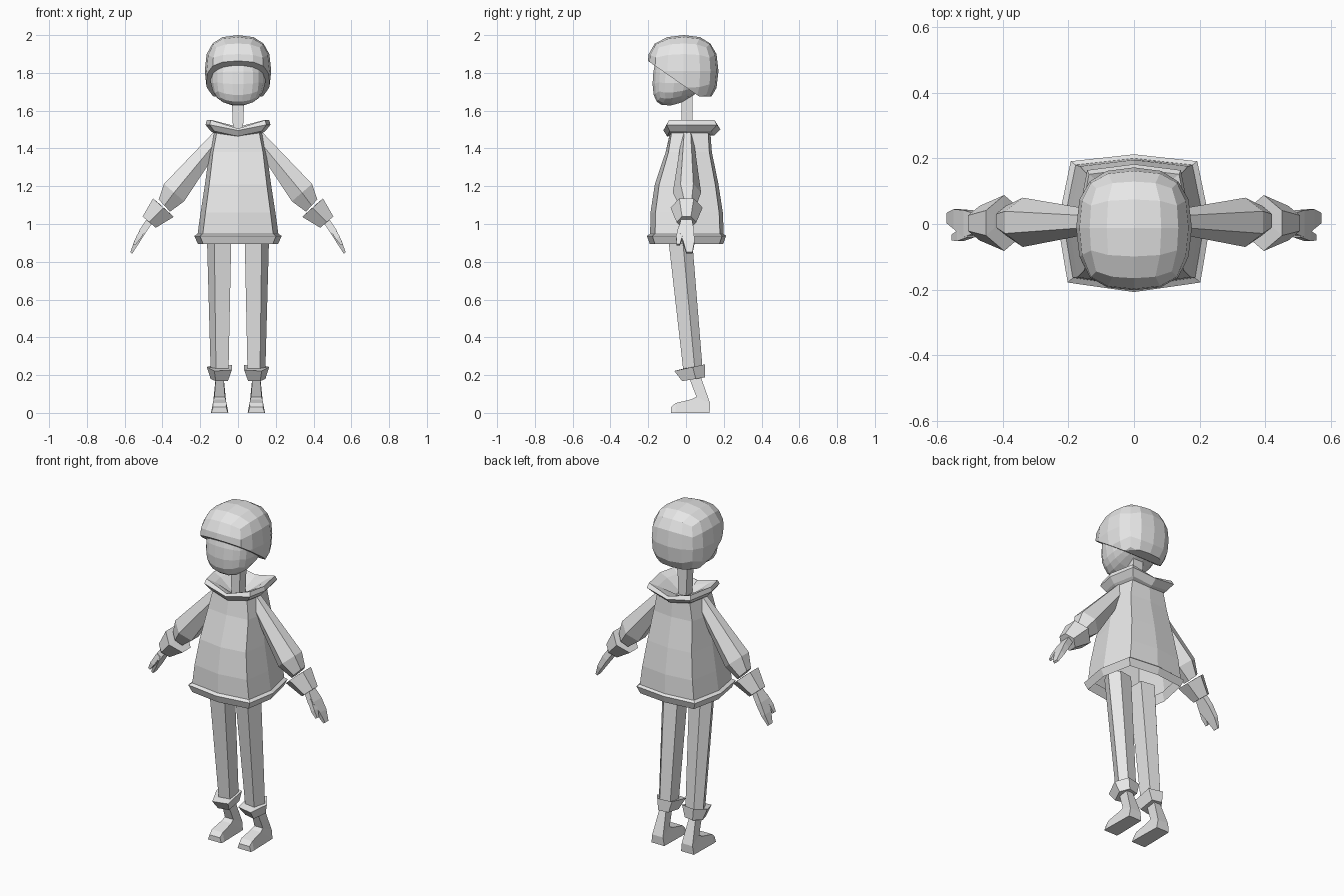
import bpy, bmesh
from mathutils import Vector

if "Cube" in bpy.data.objects:
    bpy.data.objects.remove(bpy.data.objects["Cube"])

grey = bpy.data.materials.new("light grey")
grey.diffuse_color = (0.8, 0.8, 0.8, 1)
grey.use_nodes = True
grey.node_tree.nodes["Principled BSDF"].inputs["Base Color"].default_value = grey.diffuse_color


def finish(name, bm):
    bmesh.ops.recalc_face_normals(bm, faces=bm.faces[:])
    me = bpy.data.meshes.new(name)
    bm.to_mesh(me)
    bm.free()
    me.materials.append(grey)
    ob = bpy.data.objects.new(name, me)
    bpy.context.collection.objects.link(ob)
    return ob


def loft(name, rings, cap_start=True, cap_end=True, side=1):
    """Skin a list of equal-sized point rings; side=-1 mirrors across x."""
    bm = bmesh.new()
    vs = [[bm.verts.new((x * side, y, z)) for x, y, z in r] for r in rings]
    n = len(vs[0])
    for a, b in zip(vs, vs[1:]):
        for i in range(n):
            j = (i + 1) % n
            bm.faces.new((a[i], a[j], b[j], b[i]))
    if cap_start:
        bm.faces.new(vs[0])
    if cap_end:
        bm.faces.new(vs[-1])
    return finish(name, bm)


# eight-sided body section, optionally dipping at front and back centre
def body_ring(w, yf, yb, z, dip=0):
    right = [(0.87 * w, 0.86 * yf, z), (w, 0.1 * (yf + yb), z), (0.83 * w, 0.9 * yb, z)]
    left = [(-x, y, h) for x, y, h in reversed(right)]
    return [(0, yf, z - dip)] + right + [(0, yb, z - dip * 0.8)] + left


def body(name, rows, end):
    loft(name, [body_ring(*r) for r in rows], False, end)


# tunic body, hem band and collar
body("tunic", [(.215, -.19, .2, .94), (.198, -.188, .195, 1.06), (.175, -.165, .172, 1.21),
               (.152, -.108, .137, 1.38), (.128, -.088, .13, 1.49, .02)], False)
body("hem", [(.2, -.18, .185, .95), (.212, -.192, .197, .895), (.232, -.207, .212, .937),
             (.21, -.187, .197, .95)], False)
body("collar", [(.128, -.088, .13, 1.48, .015), (.145, -.1, .15, 1.492, .028),
                (.172, -.12, .182, 1.525, .03), (.165, -.105, .168, 1.55, .045),
                (.12, -.075, .135, 1.53, .04), (.04, -.03, .05, 1.47)], True)

# neck
loft("neck", [[(-w, -.025, z), (w, -.025, z), (w, .035, z), (-w, .035, z)]
              for w, z in ((.024, 1.44), (.034, 1.68))])


# rounded box built from a subdivided cube, as a base for head and hair
def round_box(centre, half, power, cuts=3):
    bm = bmesh.new()
    bmesh.ops.create_cube(bm, size=2)
    bmesh.ops.subdivide_edges(bm, edges=bm.edges[:], cuts=cuts, use_grid_fill=True)
    for v in bm.verts:
        norm = sum(abs(c) ** power for c in v.co) ** (1 / power)
        v.co = Vector(centre) + Vector([c / norm * h for c, h in zip(v.co, half)])
    return bm


# head: jaw rises towards the back
bm = round_box((0, -.03, 1.775), (.147, .145, .17), 2.4, 4)
for v in bm.verts:
    low = max(0, min(1, (1.775 - v.co.z) / .15))
    v.co.z += low * max(0, v.co.y + .13) * .28
    v.co.y -= low * .02
finish("head", bm)

# hair: cap trimmed along a slope from fringe to nape
bm = round_box((0, -.012, 1.81), (.176, .184, .19), 2.6)
for v in bm.verts:
    if v.co.y < -.12 and v.co.z < 1.97:
        v.co.y -= .012
for co, no in (((0, -.165, 1.838), (0, -.57, -.82)), ((0, 0, 1.675), (0, 0, -1))):
    cut = bmesh.ops.bisect_plane(bm, geom=bm.verts[:] + bm.edges[:] + bm.faces[:],
                                 plane_co=co, plane_no=no, clear_outer=True)
    edges = [e for e in cut["geom_cut"] if isinstance(e, bmesh.types.BMEdge)]
    bmesh.ops.holes_fill(bm, edges=edges, sides=0)
finish("hair", bm)


# six-sided limb section between an upper and a lower point in the xz plane
def limb_ring(top, bot, yf, yb):
    def at(t, y):
        return (top[0] + (bot[0] - top[0]) * t, y, top[1] + (bot[1] - top[1]) * t)
    m = (yf + yb) / 2
    f, b = m + (yf - m) * .45, m + (yb - m) * .45
    return [at(0, f), at(0, b), at(.5, yb), at(1, b), at(1, f), at(.5, yf)]


# five-sided leg section: flat inside, pointed outside; tilt lifts the back
def leg_ring(xi, xo, yf, yb, z, tilt=0):
    d, w = yb - yf, xo - xi
    pts = [(xi, yf + .1 * d), (xi + .7 * w, yf), (xo, yf + .6 * d),
           (xi + .65 * w, yb), (xi, yb - .1 * d)]
    return [(x, y, z + tilt * (y - yf) / d) for x, y in pts]


# four-sided foot section from front and back (y, z) edges
def foot_ring(front, back, wf, wb):
    c = .097
    return [(c - wf, *front), (c + wf, *front), (c + wb, *back), (c - wb, *back)]


# four-sided hand section
def hand_ring(x, z, yf, yb, t):
    return [(x - t, yf, z - t), (x + t, yf, z + t * .5),
            (x + t, yb, z + t * .5), (x - t, yb, z - t)]


for side, tag in ((1, "right"), (-1, "left")):
    # sleeve and its flared cuff
    loft(tag + "_sleeve", [limb_ring((.125, 1.49), (.14, 1.34), -.03, .045),
                           limb_ring((.392, 1.212), (.285, 1.12), -.07, .08),
                           limb_ring((.42, 1.13), (.36, 1.065), -.035, .055)], side=side)
    loft(tag + "_sleeve_cuff", [limb_ring((.425, 1.115), (.365, 1.06), -.035, .05),
                                limb_ring((.45, 1.135), (.34, 1.038), -.082, .088),
                                limb_ring((.505, 1.04), (.435, .98), -.05, .055)], side=side)
    # hand with thumb
    loft(tag + "_hand", [hand_ring(.465, 1.025, -.025, .03, .014),
                         hand_ring(.505, .965, -.04, .042, .014),
                         hand_ring(.538, .905, -.015, .045, .011),
                         hand_ring(.565, .848, .002, .034, .005)], side=side)
    loft(tag + "_thumb", [hand_ring(.495, .985, -.04, -.005, .011),
                          hand_ring(.528, .93, -.052, -.02, .01),
                          hand_ring(.55, .892, -.05, -.032, .005)], side=side)
    # trouser leg and its turned cuff
    loft(tag + "_leg", [leg_ring(.035, .165, -.097, .03, .95),
                        leg_ring(.05, .145, -.015, .088, .23)], side=side)
    loft(tag + "_leg_cuff", [leg_ring(.055, .14, -.01, .085, .235, .01),
                             leg_ring(.033, .165, -.062, .1, .222, .035),
                             leg_ring(.053, .145, -.02, .1, .168, .02)], side=side)
    # ankle and foot
    loft(tag + "_foot", [foot_ring((.015, .19), (.075, .2), .02, .02),
                         foot_ring((.055, .085), (.128, .05), .028, .035),
                         foot_ring((.03, .072), (.125, 0), .032, .042),
                         foot_ring((-.055, .052), (-.055, 0), .036, .046),
                         foot_ring((-.08, .03), (-.08, 0), .034, .044)], side=side)
